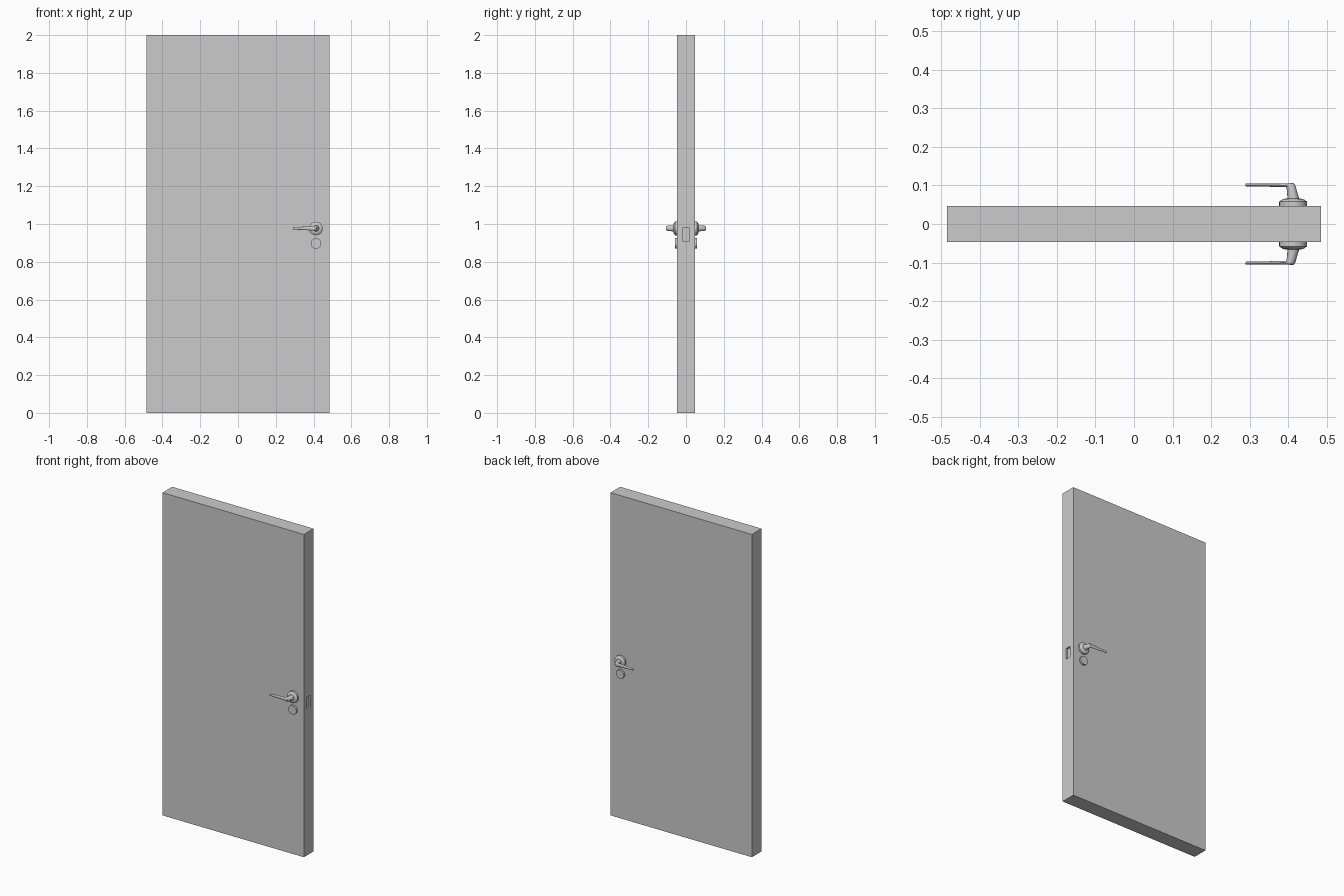
import bpy, bmesh, math

if "Cube" in bpy.data.objects:
    bpy.data.objects.remove(bpy.data.objects["Cube"])

HX, HZ = 0.413, 0.976      # handle axis
LZ = 0.897                 # lock cylinder height


def finish(name, bm, smooth=None, mirror=False):
    bmesh.ops.recalc_face_normals(bm, faces=bm.faces)
    me = bpy.data.meshes.new(name)
    bm.to_mesh(me)
    bm.free()
    ob = bpy.data.objects.new(name, me)
    bpy.context.collection.objects.link(ob)
    if smooth:
        bpy.ops.object.select_all(action='DESELECT')
        ob.select_set(True)
        bpy.context.view_layer.objects.active = ob
        bpy.ops.object.shade_smooth_by_angle(angle=math.radians(smooth))
    if mirror:
        m = ob.modifiers.new("both_faces", 'MIRROR')
        m.use_axis = (False, True, False)
    return ob


def loft(name, rings, cz, sides, smooth):
    """Skin ellipses, each given by two opposite (x, y) points and a z radius."""
    bm = bmesh.new()
    loops = []
    for (ax, ay), (bx, by), rz in rings:
        loop = []
        for i in range(sides):
            t = 2 * math.pi * i / sides
            c = math.cos(t) / 2
            loop.append(bm.verts.new(((ax + bx) / 2 + c * (bx - ax),
                                      (ay + by) / 2 + c * (by - ay),
                                      cz + rz * math.sin(t))))
        loops.append(loop)
    for a, b in zip(loops, loops[1:]):
        for i in range(sides):
            j = (i + 1) % sides
            bm.faces.new((a[i], a[j], b[j], b[i]))
    bm.faces.new(loops[0])
    bm.faces.new(loops[-1])
    return finish(name, bm, smooth, mirror=True)


def disc(r, y):
    return ((HX - r, y), (HX + r, y), r)


def box(bm, x0, x1, y, z0, z1):
    r = bmesh.ops.create_cube(bm, size=1)
    bmesh.ops.scale(bm, vec=(x1 - x0, 2 * y, z1 - z0), verts=r['verts'])
    bmesh.ops.translate(bm, vec=((x0 + x1) / 2, 0, (z0 + z1) / 2), verts=r['verts'])


# door slab with a latch pocket in its right edge
bm = bmesh.new()
box(bm, -0.485, 0.485, 0.047, 0, 2)
door = finish("door_panel", bm)
bm = bmesh.new()
box(bm, 0.473, 0.55, 0.018, 0.91, 0.98)
cutter = finish("latch_cutter", bm)
cutter.hide_render = True
cutter.hide_set(True)
cut = door.modifiers.new("latch_pocket", 'BOOLEAN')
cut.object = cutter
cut.operation = 'DIFFERENCE'
cut.solver = 'EXACT'

# round rosettes behind the levers
loft("rosette", [disc(0.036, -0.045), disc(0.036, -0.058), disc(0.033, -0.060),
                 disc(0.027, -0.0645), disc(0.020, -0.066)], HZ, 24, 30)

# levers: leaning neck, mitred bend, tapering grip
loft("lever_handle", [
    ((0.3985, -0.060), (0.4305, -0.060), 0.017),
    ((0.3975, -0.082), (0.4240, -0.082), 0.015),
    ((0.3960, -0.093), (0.4190, -0.100), 0.014),
    ((0.3950, -0.0955), (0.4140, -0.106), 0.013),
    ((0.3880, -0.0955), (0.3900, -0.1055), 0.011),
    ((0.3500, -0.0968), (0.3500, -0.1050), 0.009),
    ((0.2900, -0.0980), (0.2900, -0.1050), 0.006)], HZ + 0.001, 16, 40)

# lock cylinders below the levers
loft("lock_cylinder", [disc(0.028, -0.045), disc(0.028, -0.058)], LZ, 12, None)
